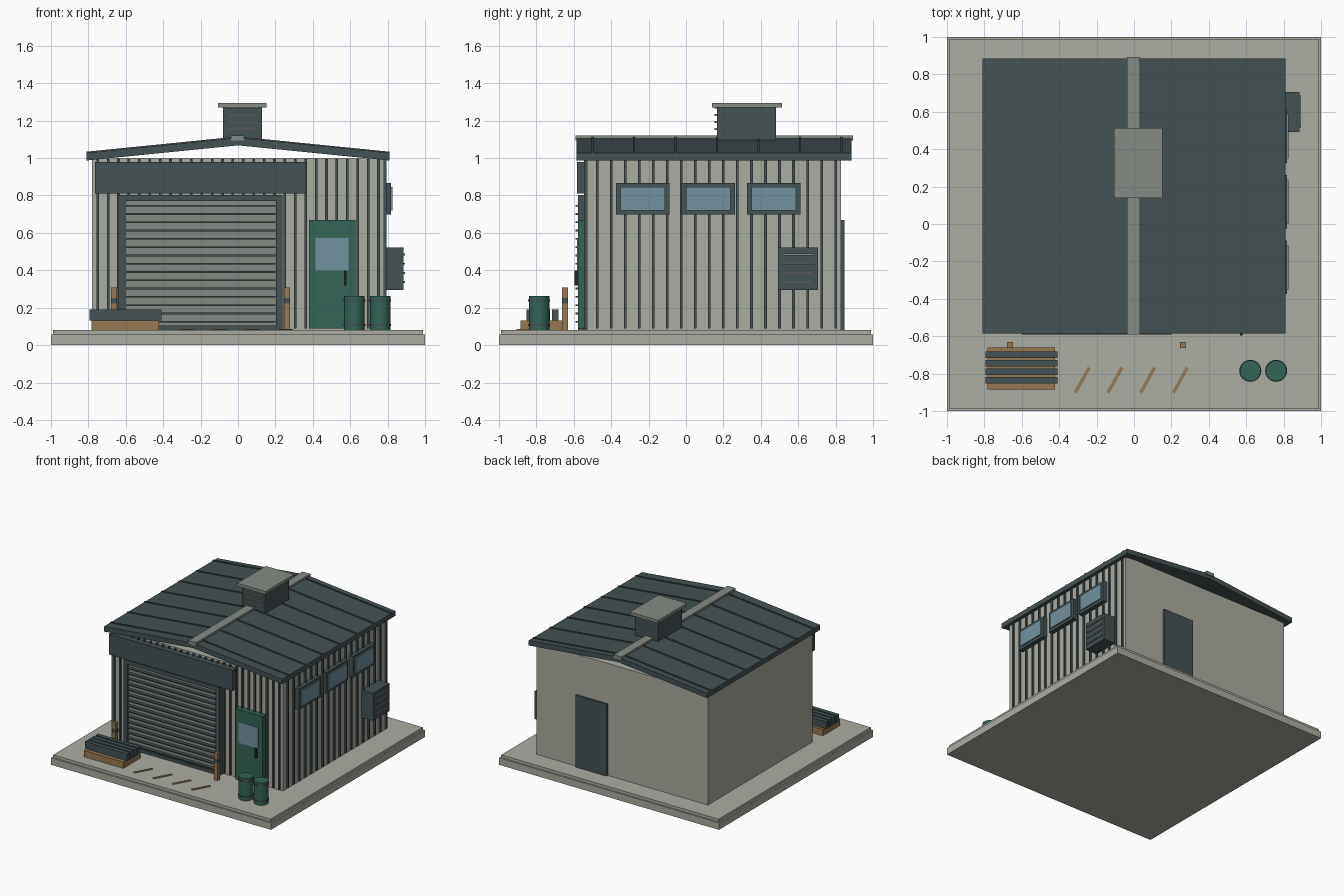
import bpy
import bmesh
import math

if "Cube" in bpy.data.objects:
    bpy.data.objects.remove(bpy.data.objects["Cube"], do_unlink=True)


def material(name, rgb):
    m = bpy.data.materials.new(name)
    m.use_nodes = True
    m.diffuse_color = (*rgb, 1)
    m.node_tree.nodes["Principled BSDF"].inputs["Base Color"].default_value = (*rgb, 1)
    return m


CONCRETE = material("pale concrete", (0.41, 0.415, 0.355))
SLATE = material("dark slate", (0.058, 0.084, 0.089))
GREY = material("shutter grey", (0.235, 0.26, 0.23))
GREEN = material("door green", (0.034, 0.13, 0.093))
WOOD = material("timber brown", (0.31, 0.19, 0.085))
GLASS = material("window blue", (0.165, 0.29, 0.35))
BLACK = material("handle black", (0.015, 0.02, 0.021))


def finish(name, bm, mat):
    bmesh.ops.recalc_face_normals(bm, faces=bm.faces)
    mesh = bpy.data.meshes.new(name)
    bm.to_mesh(mesh)
    bm.free()
    mesh.materials.append(mat)
    obj = bpy.data.objects.new(name, mesh)
    bpy.context.collection.objects.link(obj)
    return obj


def box(name, x, y, z, mat, turn=0):
    """Box from (low, high) ranges on each axis, turned about its own centre."""
    bm = bmesh.new()
    bmesh.ops.create_cube(bm, size=1)
    spans = (x, y, z)
    for v in bm.verts:
        for i, (a, b) in enumerate(spans):
            v.co[i] *= b - a
    obj = finish(name, bm, mat)
    obj.location = [(a + b) / 2 for a, b in spans]
    obj.rotation_euler.z = turn
    return obj


def around(centre, width):
    return (centre - width / 2, centre + width / 2)


def chevron(name, eave, ridge, thick, y, mat):
    """Gable-shaped sheet extruded along y."""
    half = 0.81
    profile = [(-half, eave), (0, ridge), (half, eave),
               (half, eave + thick), (0, ridge + thick), (-half, eave + thick)]
    bm = bmesh.new()
    ends = [[bm.verts.new((px, py, pz)) for px, pz in profile] for py in y]
    n = len(profile)
    for ring in ends:  # each end is two quads, so the bend stays clean
        bm.faces.new([ring[i] for i in (0, 1, 4, 5)])
        bm.faces.new([ring[i] for i in (1, 2, 3, 4)])
    for i in range(n):
        j = (i + 1) % n
        bm.faces.new((ends[0][i], ends[0][j], ends[1][j], ends[1][i]))
    return finish(name, bm, mat)


def cylinder(name, x, y, z, radius, mat):
    bm = bmesh.new()
    bmesh.ops.create_cone(bm, cap_ends=True, segments=24, radius1=radius,
                          radius2=radius, depth=z[1] - z[0])
    obj = finish(name, bm, mat)
    obj.location = (x, y, (z[0] + z[1]) / 2)
    bpy.ops.object.select_all(action="DESELECT")
    obj.select_set(True)
    bpy.context.view_layer.objects.active = obj
    bpy.ops.object.shade_smooth_by_angle()
    return obj


# Ground slab with a stepped rim
FLOOR = 0.08
box("slab_base", (-1, 1), (-1, 1), (0, 0.057), CONCRETE)
box("slab_top", (-0.988, 0.988), (-0.988, 0.988), (0.057, FLOOR), CONCRETE)

# Wall block, with cladding ribs on the front and the window side
box("walls", (-0.78, 0.78), (-0.53, 0.83), (FLOOR, 1), CONCRETE)
for i in range(28):
    box("front_rib", around(-0.75 + i * 0.0556, 0.014), (-0.545, -0.53),
        (0.09, 0.995), SLATE)
for i in range(18):
    box("side_rib", (0.78, 0.793), around(-0.475 + i * 0.075, 0.014),
        (0.09, 0.99), SLATE)

# Roof, standing seams and ridge cap
chevron("roof", 0.987, 1.068, 0.041, (-0.585, 0.885), SLATE)
for i in range(7):
    chevron("roof_seam", 1.026, 1.107, 0.008, around(-0.5 + i * 0.222, 0.012), SLATE)
box("ridge_cap", (-0.038, 0.033), (-0.59, 0.892), (1.095, 1.122), GREY)

# Roof ventilator
box("vent_body", (-0.08, 0.128), (0.165, 0.48), (1.08, 1.272), SLATE)
box("vent_cap", (-0.106, 0.152), (0.14, 0.512), (1.27, 1.295), GREY)
for i in range(4):
    box("vent_louvre", (-0.062, 0.112), (0.153, 0.166),
        around(1.155 + i * 0.038, 0.01), GREY)

# Roller shutter with frame and header
box("shutter", (-0.605, 0.205), (-0.565, -0.53), (0.09, 0.775), GREY)
for i in range(15):
    box("shutter_slat", (-0.6, 0.2), (-0.592, -0.56),
        around(0.125 + i * 0.0443, 0.009), SLATE)
for x in (-0.62, 0.22):
    box("shutter_jamb", around(x, 0.036), (-0.578, -0.53), (FLOOR, 0.8), SLATE)
box("shutter_lintel", (-0.638, 0.238), (-0.578, -0.53), (0.77, 0.803), SLATE)
box("shutter_threshold", (-0.62, 0.22), (-0.578, -0.53), (FLOOR, 0.105), SLATE)
box("shutter_header", (-0.765, 0.36), (-0.584, -0.53), (0.81, 0.98), SLATE)

# Front entrance door
box("front_door", (0.38, 0.628), (-0.578, -0.53), (0.09, 0.67), GREEN)
box("front_door_window", (0.415, 0.59), (-0.584, -0.575), (0.4, 0.572), GLASS)
box("front_door_handle", around(0.574, 0.013), (-0.597, -0.575), (0.32, 0.4), BLACK)

# Back door
box("back_door", (0.13, 0.41), (0.82, 0.847), (FLOOR, 0.67), SLATE)

# Side windows
for y in (-0.232, 0.12, 0.47):
    box("window_frame", (0.77, 0.817), around(y, 0.286), (0.697, 0.868), SLATE)
    box("window_glass", (0.81, 0.826), around(y, 0.238), (0.72, 0.846), GLASS)

# Side air unit
box("air_unit", (0.77, 0.885), (0.492, 0.705), (0.295, 0.522), SLATE)
for i in range(4):
    box("air_unit_louvre", (0.88, 0.894), (0.512, 0.686),
        around(0.337 + i * 0.049, 0.01), GREY)

# Barrels with hoops
for x in (0.622, 0.76):
    cylinder("barrel", x, -0.785, (FLOOR, 0.263), 0.055, GREEN)
    for z in (0.108, 0.238):
        cylinder("barrel_hoop", x, -0.785, around(z, 0.012), 0.059, SLATE)

# Timber guard posts with dark bands
for x in (-0.663, 0.262):
    box("guard_post", around(x, 0.03), around(-0.647, 0.03), (FLOOR, 0.307), WOOD)
    box("post_band", around(x, 0.034), around(-0.647, 0.034), (0.223, 0.253), SLATE)

# Pallet loaded with bars
box("pallet", (-0.782, -0.423), (-0.885, -0.66), (FLOOR, 0.132), WOOD)
for i in range(4):
    box("stacked_bar", (-0.795, -0.41), around(-0.7 - i * 0.0453, 0.034),
        (0.132, 0.19), SLATE)

# Painted ground stripes
for i in range(4):
    box("ground_stripe", around(-0.277 + i * 0.175, 0.155), around(-0.835, 0.018),
        (FLOOR, 0.085), WOOD, math.radians(61))
